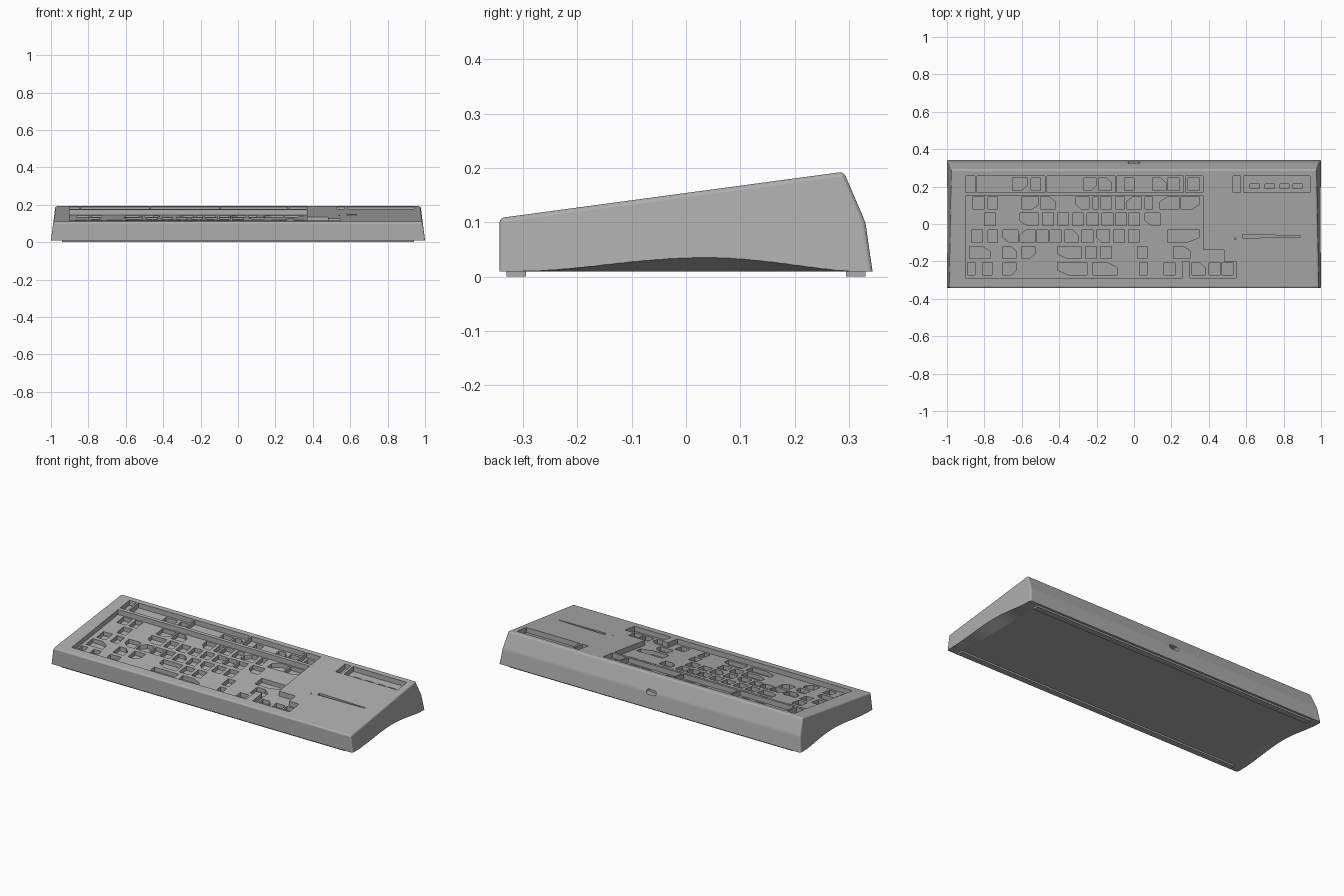
import bpy, bmesh, math, random
from mathutils import Vector

random.seed(4)
cube = bpy.data.objects.get("Cube")
if cube:
    bpy.data.objects.remove(cube, do_unlink=True)

grey = bpy.data.materials.new("case grey")
grey.use_nodes = True
grey.diffuse_color = (0.42, 0.42, 0.42, 1)
grey.node_tree.nodes["Principled BSDF"].inputs["Base Color"].default_value = grey.diffuse_color


def finish(name, bm):
    bmesh.ops.recalc_face_normals(bm, faces=bm.faces)
    mesh = bpy.data.meshes.new(name)
    bm.to_mesh(mesh)
    bm.free()
    mesh.materials.append(grey)
    ob = bpy.data.objects.new(name, mesh)
    bpy.context.collection.objects.link(ob)
    return ob


def loft(bm, rings):
    """Closed solid through a list of equal length rings."""
    vs = [[bm.verts.new(p) for p in r] for r in rings]
    n = len(vs[0])
    for a, b in zip(vs, vs[1:]):
        for i in range(n):
            j = (i + 1) % n
            bm.faces.new((a[i], a[j], b[j], b[i]))
    bm.faces.new(vs[0])
    bm.faces.new(vs[-1][::-1])


def deck(y):
    return 0.108 + 0.134 * (y + 0.343)


def sink(bm, outline, low, high):
    """Prism whose ends run parallel to the sloping deck."""
    loft(bm, [[(x, y, deck(y) + d) for x, y in outline] for d in (low, high)])


def rect(x0, x1, y0, y1):
    return [(x0, y0), (x1, y0), (x1, y1), (x0, y1)]


def cut(ob, bm):
    cutter = finish("cutter", bm)
    cutter.hide_render = True
    mod = ob.modifiers.new("cut", "BOOLEAN")
    mod.operation, mod.solver, mod.object = "DIFFERENCE", "EXACT", cutter
    dg = bpy.context.evaluated_depsgraph_get()
    new = bpy.data.meshes.new_from_object(ob.evaluated_get(dg))
    ob.modifiers.clear()
    ob.data = new
    bpy.data.objects.remove(cutter, do_unlink=True)


# Wedge shaped case with leaning ends and softened edges
profile = [(-0.343, 0.01), (-0.343, 0.108), (0.29, 0.193), (0.33, 0.1), (0.343, 0.01)]
bm = bmesh.new()
loft(bm, [[(s * (1 - 0.13 * (z - 0.01)), y, z) for y, z in profile] for s in (-1, 1)])
edges = [e for e in bm.edges if max(v.co.z for v in e.verts) > 0.02]
bmesh.ops.bevel(bm, geom=edges, offset=0.008, segments=3, profile=0.5, affect="EDGES")
case = finish("keyboard_case", bm)

# Arched scoops under both ends
bm = bmesh.new()
for s in (-1, 1):
    rings = []
    for i in range(25):
        t = i / 24
        y = -0.3 + 0.6 * t
        rise = 0.027 * math.sin(math.pi * t ** 1.15) ** 1.5 if 0 < t < 1 else 0
        rings.append([(s * 0.93, y, 0.0095), (s * 1.02, y, 0.0095), (s * 1.02, y, 0.0105 + rise * 1.25)])
    loft(bm, rings)
cut(case, bm)

# Key pockets: main block with arrow step, function groups, right-hand groups
bm = bmesh.new()
main = [(-0.9, -0.29), (0.26, -0.29), (0.26, -0.2), (0.3, -0.2), (0.3, -0.29), (0.545, -0.29),
        (0.545, -0.2), (0.48, -0.2), (0.48, -0.14), (0.37, -0.14), (0.37, 0.15), (-0.9, 0.15)]
sink(bm, main, -0.03, 0.03)
groups = [(-0.9, -0.85), (-0.84, -0.475), (-0.465, -0.1), (-0.09, 0.265), (0.275, 0.37)]
for x0, x1 in groups + [(0.53, 0.57), (0.585, 0.94)]:
    sink(bm, rect(x0, x1, 0.168, 0.257), -0.03, 0.03)
cut(case, bm)

# Switch openings in the pocket floors, as left edge and width in hundredths
rows = {
    0.112: [(-86, 6), (-78, 5), (-60, 9), (-50, 8), (-31, 7), (-22, 3), (-18, 6), (-10, 5),
            (-4, 8), (6, 4), (14, 10), (25, 10)],
    0.025: [(-80, 6), (-61, 10), (-49, 6), (-41, 6), (-33, 6), (-25, 6), (-17, 6), (-10, 6), (-3, 6), (6, 8)],
    -0.065: [(-87, 6), (-78, 5), (-70, 8), (-61, 8), (-52, 6), (-45, 6), (-37, 7), (-28, 6),
             (-20, 7), (-11, 6), (-3, 6), (18, 17)],
    -0.152: [(-88, 11), (-70, 7), (-60, 7), (-41, 13), (-26, 6), (-18, 6), (2, 5), (21, 9)],
    -0.24: [(-89, 4), (-81, 5), (-70, 7), (-41, 16), (-22, 13), (3, 4), (16, 6), (31, 7), (40, 6), (47, 6)],
    0.213: [(-65, 8), (-55, 5), (-27, 7), (-19, 7), (-5, 5), (10, 7), (18, 6), (29, 6)],
}
bm = bmesh.new()
for y, keys in rows.items():
    for left, width in keys:
        x0, x1 = left / 100, (left + width) / 100
        pts = rect(x0, x1, y - 0.033, y + 0.033)
        if width > 6:  # wide openings have one clipped corner
            k = random.randrange(4)
            p, a, b = (Vector(pts[i % 4]) for i in (k, k - 1, k + 1))
            pts[k:k + 1] = [tuple(p.lerp(a, 0.4)), tuple(p.lerp(b, 0.4))]
        sink(bm, pts, -0.055, -0.02)
for x in (0.62, 0.7, 0.78, 0.85):
    sink(bm, rect(x, x + 0.05, 0.19, 0.215), -0.055, -0.02)
cut(case, bm)

# Thin slot and pin hole on the right of the deck
bm = bmesh.new()
sink(bm, [(0.58, -0.075), (0.89, -0.07), (0.89, -0.064), (0.58, -0.055)], -0.012, 0.02)
sink(bm, rect(0.538, 0.545, -0.083, -0.076), -0.012, 0.02)
cut(case, bm)

# Rounded cable port in the rear
bm = bmesh.new()
ring = []
for i in range(24):
    a = 2 * math.pi * (i + 0.5) / 24
    ring.append((math.copysign(0.018, math.cos(a)) + 0.014 * math.cos(a), 0.1 + 0.014 * math.sin(a)))
loft(bm, [[(x, y, z) for x, z in ring] for y in (0.30, 0.36)])
cut(case, bm)

# Long feet strips
for name, y in (("front_foot", -0.312), ("rear_foot", 0.312)):
    bm = bmesh.new()
    loft(bm, [[(x, y + dy, z) for x, dy in rect(-0.94, 0.94, -0.018, 0.018)] for z in (0, 0.011)])
    finish(name, bm)
